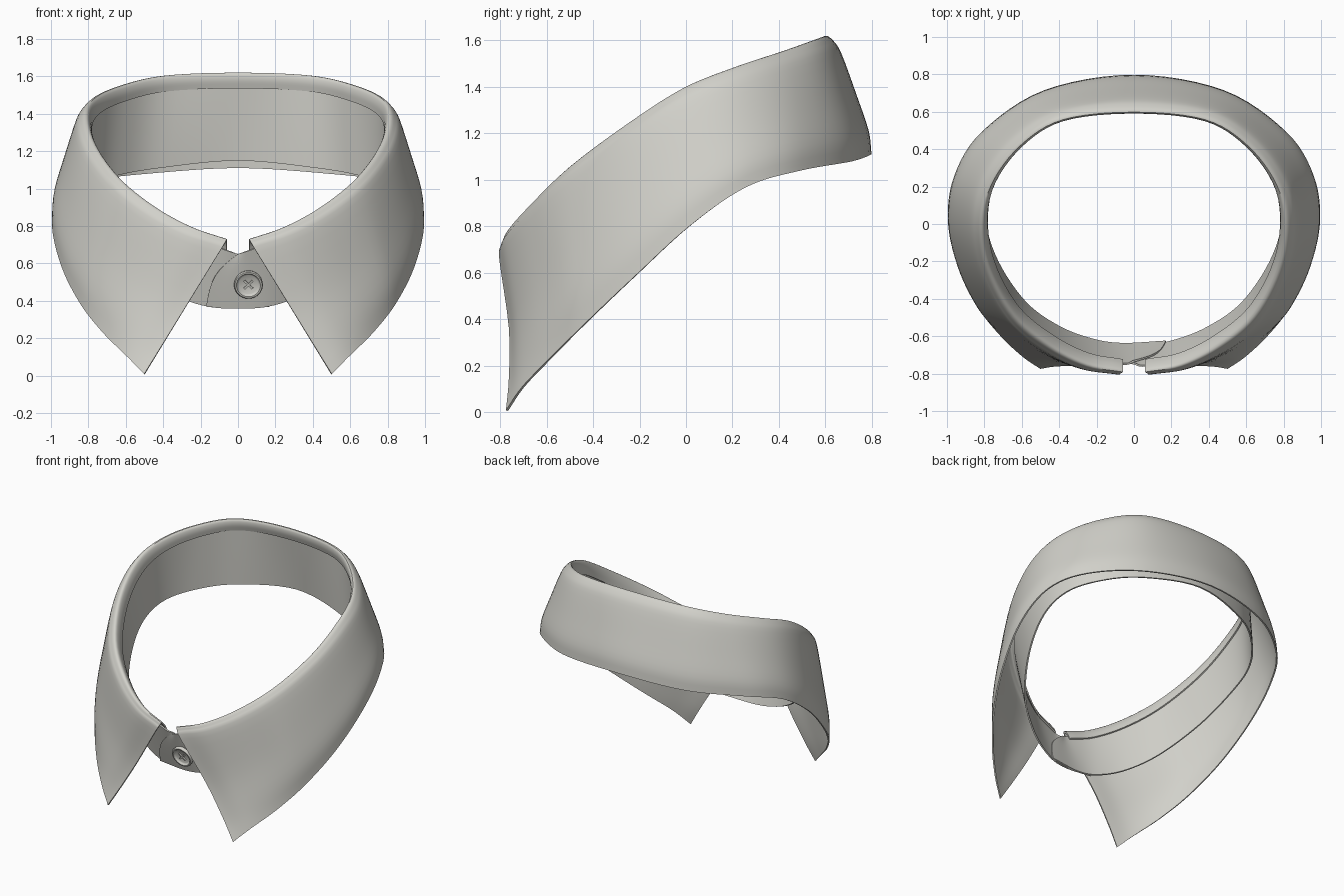
import bpy, bmesh, math
from mathutils import Vector as V, Matrix

if "Cube" in bpy.data.objects:
    bpy.data.objects.remove(bpy.data.objects["Cube"])

cloth = bpy.data.materials.new("warm_grey_cloth")
cloth.diffuse_color = (0.64, 0.635, 0.59, 1)
cloth.use_nodes = True
cloth.node_tree.nodes["Principled BSDF"].inputs["Base Color"].default_value = cloth.diffuse_color
AXIS = V((0, -.4, .92))      # the collar ring leans forward along this axis


def spline(pts, sub, ghost_mirror=False):
    """Catmull-Rom curve through pts; the last end can continue symmetrically over x = 0."""
    pts = [V(p) for p in pts]
    end = V((-pts[-2].x, pts[-2].y, pts[-2].z)) if ghost_mirror else 2 * pts[-1] - pts[-2]
    q = [2 * pts[0] - pts[1]] + pts + [end]
    out = []
    for i in range(1, len(q) - 2):
        a, b, c, d = q[i - 1:i + 3]
        for k in range(sub):
            t = k / sub
            out.append(0.5 * (2 * b + (c - a) * t + (2 * a - 5 * b + 4 * c - d) * t * t
                              + (3 * b - a - 3 * c + d) * t ** 3))
    return out + [pts[-1]]


def normals(pts):
    """Horizontal outward direction along a half ring running front to back."""
    res = []
    for i in range(len(pts)):
        t = pts[min(i + 1, len(pts) - 1)] - pts[max(i - 1, 0)]
        res.append(V((t.y, -t.x, 0)).normalized())
    res[0] = V((0, -1, 0))
    res[-1] = V((0, 1, 0))
    return res


def flip(col):
    return [V((-p.x, p.y, p.z)) for p in col]


def finish(name, bm, angle=40, thick=0):
    bmesh.ops.recalc_face_normals(bm, faces=bm.faces)
    me = bpy.data.meshes.new(name)
    bm.to_mesh(me)
    bm.free()
    ob = bpy.data.objects.new(name, me)
    bpy.context.collection.objects.link(ob)
    me.materials.append(cloth)
    bpy.ops.object.select_all(action='DESELECT')
    ob.select_set(True)
    bpy.context.view_layer.objects.active = ob
    if thick:
        m = ob.modifiers.new("thickness", 'SOLIDIFY')
        m.thickness, m.offset = thick, 0
        bpy.ops.object.modifier_apply(modifier=m.name)
    bpy.ops.object.shade_smooth_by_angle(angle=math.radians(angle))


def sheet(name, cols, thick):
    """Skin a grid of columns and give it cloth thickness."""
    bm = bmesh.new()
    g = [[bm.verts.new(p) for p in c] for c in cols]
    for a, b in zip(g, g[1:]):
        for j in range(len(a) - 1):
            bm.faces.new((a[j], b[j], b[j + 1], a[j + 1]))
    finish(name, bm, 40, thick)


# guide curves of the right half, front to back
ridge = [(.06, -.785, .725), (.25, -.75, .79), (.45, -.65, .90), (.64, -.49, 1.055),
         (.77, -.25, 1.235), (.81, -.01, 1.39), (.765, .21, 1.48), (.61, .42, 1.55),
         (.38, .56, 1.60), (0, .60, 1.615)]
hem = [(.5, -.77, .008), (.6, -.70, .11), (.72, -.585, .23), (.84, -.43, .385),
       (.94, -.22, .585), (.99, .02, .805), (.955, .26, .97), (.81, .49, 1.04),
       (.48, .71, 1.08), (0, .793, 1.11)]
base = [(-.17, -.635, .37), (.06, -.645, .36), (.22, -.62, .385), (.4, -.55, .46),
        (.58, -.42, .59), (.73, -.2, .77), (.80, .03, .93), (.78, .24, 1.02),
        (.65, .43, 1.07), (.42, .59, 1.11), (0, .68, 1.15)]
SUB = 6

# folded-over collar leaf with rolled top edge
R, L = spline(ridge, SUB, True), spline(hem, SUB, True)
half = []
for i, (r, l, n) in enumerate(zip(R, L, normals(R))):
    bulge = min(.033, -.02 + .055 * i / (3 * SUB))
    k = min(1, .4 + i / (4 * SUB))                    # the roll is flatter at the front
    d = (l - r).normalized()
    half.append(spline([r - n * .024 - AXIS * .085, r - n * .018 - AXIS * .035, r,
                        r + n * .022 * k + d * .02, r + n * .036 * k + d * .08,
                        r.lerp(l, .5) + n * bulge, r.lerp(l, .8) + n * bulge * .8, l], 4))
sheet("collar_leaf", half + [flip(c) for c in half[-2::-1]], .010)

# inner stand band, its two front tabs overlapping at the middle
ctrl = [V(p) for p in ridge]
top = [V((0, -.74, .65))] + [r - n * .008 - AXIS * .06 for r, n in zip(ctrl, normals(ctrl))]
T, B = spline(top, SUB, True), spline(base, SUB, True)


def stand_half(shift):
    cols = []
    for i, (t, b) in enumerate(zip(T, B)):
        w = max(0, 1 - i / SUB)                       # rounded tab end
        dy = V((0, shift * max(0, 1 - i / (3 * SUB)), 0))
        e = V((-.036, -.010, .024)) * w
        cols.append([t.lerp(b, s / 8) + e * math.sin(math.pi * s / 8) + dy for s in range(9)])
    return cols


right, left = stand_half(-.007), stand_half(.007)
sheet("collar_stand", right + [flip(c) for c in left[-2::-1]], .010)

# button: turned disc with raised rim, facing along the tab normal
face = V((0, -.957, -.287))
place = Matrix.Translation((.056, -.698, .492)) @ face.to_track_quat('Z', 'Y').to_matrix().to_4x4()
profile = [(0, 0), (.066, 0), (.075, .008), (.077, .024), (.072, .032), (.064, .032),
           (.058, .022), (.052, .018), (0, .018)]
bm = bmesh.new()
vs = [bm.verts.new((r, 0, z)) for r, z in profile]
es = [bm.edges.new(p) for p in zip(vs, vs[1:])]
bmesh.ops.spin(bm, geom=vs + es, cent=(0, 0, 0), axis=(0, 0, 1), angle=math.tau, steps=40)
bmesh.ops.remove_doubles(bm, verts=bm.verts, dist=1e-4)
bm.transform(place)
finish("button", bm, 40)

# crossed stitches
bm = bmesh.new()
for k in range(2):
    rot = Matrix.Rotation(math.pi / 4 + k * math.pi / 2, 4, 'Z')
    bmesh.ops.create_cube(bm, size=1, matrix=place @ Matrix.Translation((0, 0, .020)) @ rot
                          @ Matrix.Diagonal((.062, .011, .012, 1)))
finish("button_stitches", bm)
